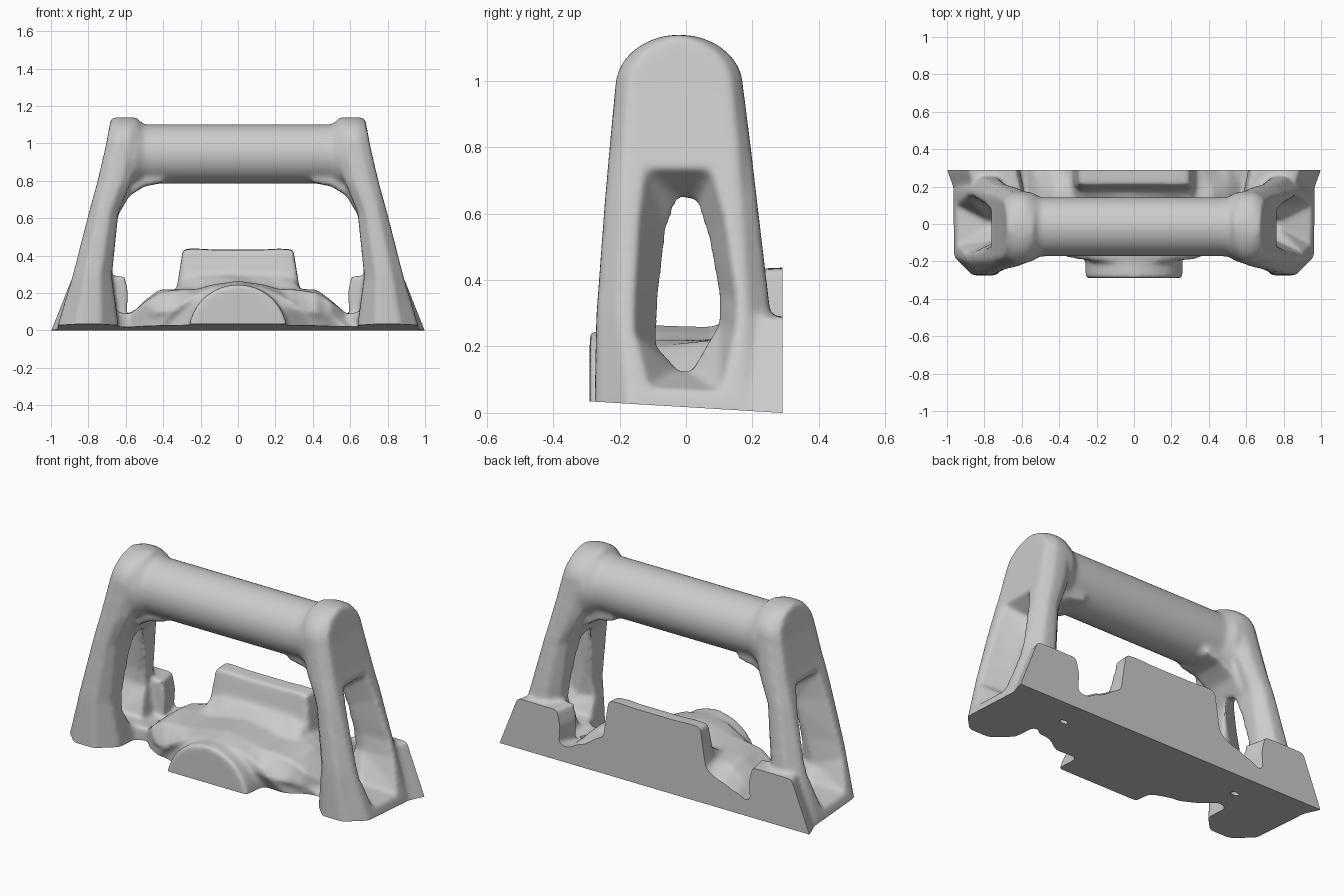
import bpy, bmesh, math
from mathutils import Matrix, Vector

if "Cube" in bpy.data.objects:
    bpy.data.objects.remove(bpy.data.objects["Cube"], do_unlink=True)


def loft(bm, rings, side=1):
    """Closed skin through rings of equal length, mirrored in x when side is -1."""
    rows = [[bm.verts.new((side * x, y, z)) for x, y, z in ring] for ring in rings]
    n = len(rows[0])
    for a, b in zip(rows, rows[1:]):
        for i in range(n):
            j = (i + 1) % n
            bm.faces.new((a[i], a[j], b[j], b[i]))
    bm.faces.new(rows[0])
    bm.faces.new(rows[-1])


def extrude_y(bm, profile, y0, y1, side=1):
    loft(bm, [[(x, y, z) for x, z in profile] for y in (y0, y1)], side)


def make_object(name, bm):
    bmesh.ops.recalc_face_normals(bm, faces=bm.faces)
    mesh = bpy.data.meshes.new(name)
    bm.to_mesh(mesh)
    bm.free()
    obj = bpy.data.objects.new(name, mesh)
    bpy.context.collection.objects.link(obj)
    return obj


def circle_x(x, r, cy, cz, n=48):
    return [(x, cy + r * math.cos(math.tau * i / n), cz + r * math.sin(math.tau * i / n))
            for i in range(n)]


def leg_ring(z, xi, xo, yf, yb, chamfer):
    """Chamfered rectangle at height z."""
    cx = 0.3 * (xo - xi)
    cy = min(chamfer, 0.3 * (yb - yf))
    return [(xi + cx, yf, z), (xo - cx, yf, z), (xo, yf + cy, z), (xo, yb - cy, z),
            (xo - cx, yb, z), (xi + cx, yb, z), (xi, yb - cy, z), (xi, yf + cy, z)]


body = bmesh.new()

# Grip bar with a thicker collar at each end
half_bar = [(0.3, 0.158), (0.5, 0.158), (0.55, 0.187), (0.65, 0.187)]
stations = [(-x, r) for x, r in reversed(half_bar)] + half_bar
loft(body, [circle_x(x, r, -0.015, 0.943) for x, r in stations])

# Legs: height, inner x, outer x, front y, back y, chamfer
leg_sections = [
    (-0.08, 0.64, 0.98, -0.275, 0.28, 0.1),
    (0.03, 0.64, 0.962, -0.275, 0.28, 0.1),
    (0.29, 0.675, 0.885, -0.27, 0.255, 0.07),
    (0.63, 0.64, 0.797, -0.245, 0.215, 0.05),
    (0.8, 0.57, 0.75, -0.23, 0.195, 0.04),
    (0.98, 0.53, 0.708, -0.213, 0.172, 0.035),
]
# Rounded leg tops
for i in range(1, 8):
    a = 0.5 * math.pi * i / 7.6
    r = 0.193 * math.cos(a)
    leg_sections.append((0.98 + 0.16 * math.sin(a), 0.53, 0.708 - 0.03 * math.sin(a),
                         -0.02 - r, -0.02 + r, 0.035))
gusset = [(0.4, 0.87), (0.4, 0.79), (0.5, 0.77), (0.58, 0.72), (0.645, 0.61),
          (0.72, 0.6), (0.72, 0.87)]
foot = [(1.02, -0.06), (1.0, 0), (0.885, 0.29), (0.63, 0.29), (0.61, 0.2), (0.63, -0.06)]
for side in (1, -1):
    loft(body, [leg_ring(*s) for s in leg_sections], side)
    extrude_y(body, gusset, -0.12, 0.1, side)
    loft(body, [[(k * x, y, z) for x, z in foot]
                for y, k in ((0.16, 0.955), (0.29, 1), (0.36, 1))], side)

# Base web: heights across half the width, at stations from back to front,
# held behind a front edge that steps back beside each leg
columns = (0, 0.14, 0.22, 0.295, 0.33, 0.42, 0.5, 0.58, 0.7)
front_edge = (-0.2, -0.2, -0.2, -0.2, -0.19, -0.16, -0.09, -0.01, -0.06)
base_rows = [
    (0.36, (0.435, 0.435, 0.44, 0.44, 0.2, 0.13, 0.11, 0.1, 0.1)),
    (0.21, (0.43, 0.43, 0.435, 0.43, 0.22, 0.19, 0.14, 0.08, 0.1)),
    (0.18, (0.3, 0.3, 0.3, 0.28, 0.22, 0.21, 0.15, 0.07, 0.1)),
    (0.08, (0.26, 0.24, 0.22, 0.22, 0.22, 0.22, 0.16, 0.08, 0.1)),
    (-0.1, (0.265, 0.245, 0.22, 0.22, 0.215, 0.2, 0.15, 0.09, 0.11)),
    (-0.2, (0.25, 0.23, 0.19, 0.14, 0.11, 0.09, 0.07, 0.06, 0.07)),
]
rings = []
for y, heights in base_rows:
    half = [(x, max(y, edge), z) for x, edge, z in zip(columns, front_edge, heights)]
    top = [(-x, v, z) for x, v, z in reversed(half[1:])] + half
    rings.append(top + [(x, v, -0.08) for x, v, z in reversed(top)])
loft(body, rings)

# Half-round boss on the front of the base
boss = [(0.265 * math.cos(math.pi * i / 24), 0.265 * math.sin(math.pi * i / 24) - 0.02)
        for i in range(25)]
extrude_y(body, boss + [(-0.265, -0.08), (0.265, -0.08)], -0.29, -0.08)

frame = make_object("handle_frame", body)

# Leg openings: a teardrop hole widening into an outer recess with a chute below
hole = [(-0.02, 0.65), (0.03, 0.64), (0.07, 0.52), (0.1, 0.36), (0.1, 0.27),
        (0.015, 0.125), (-0.02, 0.125), (-0.09, 0.2), (-0.085, 0.34), (-0.06, 0.55)]
recess = [(-0.13, 0.745), (0.08, 0.745), (0.12, 0.6), (0.16, 0.34), (0.155, 0.25),
          (0.11, 0.06), (-0.12, 0.07), (-0.165, 0.24), (-0.165, 0.34), (-0.15, 0.6)]


def slanted(outline, x):
    return [(x + 0.27 * (0.3 - z), y, z) for y, z in outline]


def spread(k):
    """Outline between the hole (0) and the recess (1)."""
    return [Vector(a).lerp(Vector(b), k) for a, b in zip(hole, recess)]


cut = bmesh.new()
for side in (1, -1):
    loft(cut, [slanted(spread(0.35), 0.58), slanted(hole, 0.73),
               slanted(recess, 0.9), slanted(recess, 1.1)], side)
openings = make_object("opening_cutter", cut)

# Trimming blocks: sloping underside, flat back, two drain holes
cut = bmesh.new()
bmesh.ops.create_cube(cut, size=1, matrix=Matrix.Translation((0, 0.29, 0))
                      @ Matrix.Rotation(math.atan(-0.06), 4, 'X')
                      @ Matrix.Translation((0, 0, -0.5)) @ Matrix.Diagonal((3, 3, 1, 1)))
underside = make_object("underside_cutter", cut)
cut = bmesh.new()
bmesh.ops.create_cube(cut, size=1, matrix=Matrix.Translation((0, 0.79, 0.5))
                      @ Matrix.Diagonal((3, 1, 3, 1)))
back = make_object("back_cutter", cut)
cut = bmesh.new()
for side in (1, -1):
    bmesh.ops.create_cone(cut, cap_ends=True, segments=16, radius1=0.025, radius2=0.025, depth=0.5,
                          matrix=Matrix.Translation((side * 0.57, 0.12, 0))
                          @ Matrix.Diagonal((1, 0.6, 1, 1)))
drains = make_object("drain_cutter", cut)
cutters = (openings, underside, back, drains)


def fuse(size):
    mod = frame.modifiers.new("fuse", 'REMESH')
    mod.mode = 'VOXEL'
    mod.voxel_size = size


def subtract(cutter):
    mod = frame.modifiers.new(cutter.name, 'BOOLEAN')
    mod.operation = 'DIFFERENCE'
    mod.solver = 'EXACT'
    mod.object = cutter
    cutter.hide_render = True


# Fuse the parts, open the legs, soften like a casting, then trim flat
fuse(0.011)
subtract(openings)
fuse(0.011)
soften = frame.modifiers.new("soften", 'SMOOTH')
soften.factor = 0.5
soften.iterations = 12
for cutter in cutters[1:]:
    subtract(cutter)

# Bake the modifiers and drop the cutters
bpy.context.view_layer.update()
graph = bpy.context.evaluated_depsgraph_get()
baked = bpy.data.meshes.new_from_object(frame.evaluated_get(graph))
frame.modifiers.clear()
frame.data = baked
for cutter in cutters:
    bpy.data.objects.remove(cutter, do_unlink=True)

# One plain grey
grey = bpy.data.materials.new("plain grey")
grey.use_nodes = True
grey.diffuse_color = (0.6, 0.6, 0.6, 1)
grey.node_tree.nodes["Principled BSDF"].inputs["Base Color"].default_value = (0.6, 0.6, 0.6, 1)
baked.materials.clear()
baked.materials.append(grey)
for face in baked.polygons:
    face.material_index = 0

bpy.ops.object.select_all(action='DESELECT')
frame.select_set(True)
bpy.context.view_layer.objects.active = frame
bpy.ops.object.shade_smooth_by_angle(angle=math.radians(40))
